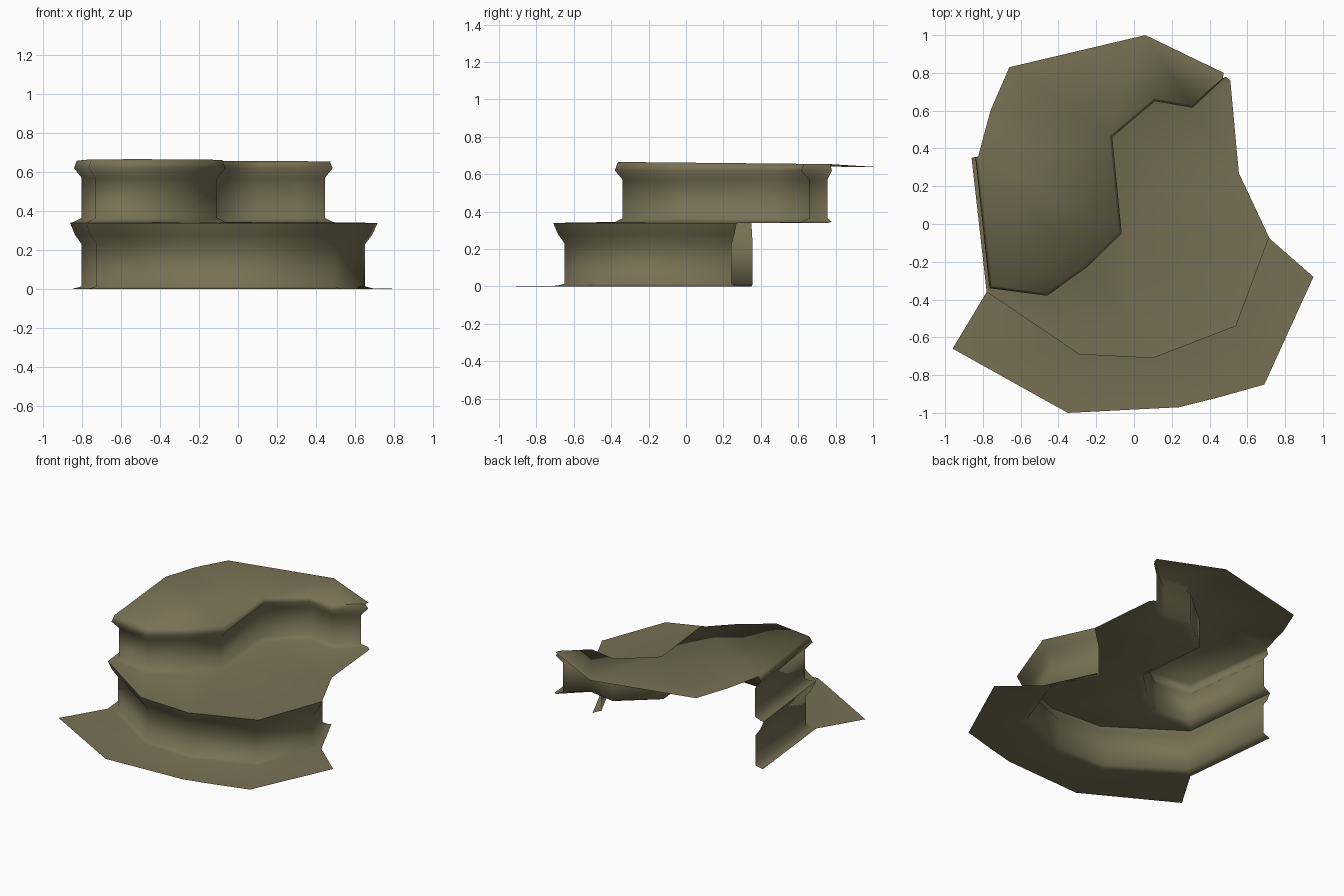
import bpy, bmesh, math
from mathutils import Vector

cube = bpy.data.objects.get("Cube")
if cube:
    bpy.data.objects.remove(cube)

stone = bpy.data.materials.new("khaki stone")
stone.use_nodes = True
colour = (0.19, 0.165, 0.09, 1)
stone.diffuse_color = colour
bsdf = next(n for n in stone.node_tree.nodes if n.type == 'BSDF_PRINCIPLED')
bsdf.inputs["Base Color"].default_value = colour
bsdf.inputs["Roughness"].default_value = 0.9

bm = bmesh.new()


def inset(path, d, end=None):
    """Move an open path to the left of its travel by d, with mitred corners."""
    pts = [Vector(p) for p in path]
    out = []
    for i, p in enumerate(pts):
        a = (p - pts[i - 1]).normalized() if i else None
        b = (pts[i + 1] - p).normalized() if i < len(pts) - 1 else None
        a, b = a or b, b or a
        n = Vector((-a.y - b.y, a.x + b.x)).normalized()
        out.append(p + n * d / max(0.5, n.dot(Vector((-a.y, a.x)))))
    if end:
        out[-1] = pts[-1] + Vector(end) * d
    return out


def row(path, z):
    return [bm.verts.new((p[0], p[1], z)) for p in path]


def wall(path, profile, end=None):
    """Sweep a (height, inset) profile along a path; return bottom and top rows."""
    rows = [row(inset(path, d, end), z) for z, d in profile]
    for lo, hi in zip(rows, rows[1:]):
        for i in range(len(lo) - 1):
            bm.faces.new((lo[i], lo[i + 1], hi[i + 1], hi[i]))
    return rows[0], rows[-1]


def sheet(front, back):
    """Fill the ground between a front row and the row behind it."""
    face = bm.faces.new(front + back[::-1])
    face.normal_update()
    bmesh.ops.triangulate(bm, faces=[face], ngon_method='BEAUTY')


# Lower cliff with a foot flare and an overhanging lip
lower_lip = [(-.86, .35), (-.78, -.36), (-.29, -.69), (.10, -.71),
             (.54, -.54), (.715, -.07), (.555, .27)]
low_base, low_top = wall(lower_lip, [(.004, .02), (.015, .06), (.23, .06), (.28, .025), (.34, 0)])

# Upper cliff, winding back, with a rounded lip
upper_lip = [(-.84, .355), (-.765, -.34), (-.46, -.38), (-.25, -.23), (-.065, -.05),
             (-.115, .46), (.11, .65), (.31, .615), (.485, .78)]
up_base, up_top = wall(upper_lip, [(.345, 0), (.365, .04), (.57, .04), (.62, 0), (.66, .015)],
                       end=(-1, -.6))
for v in up_top:
    v.co.z += .002 - .01 * v.co.y

# Ground skirt
skirt = row([(-.855, .35), (-.78, -.36), (-.96, -.66), (-.35, -1), (.24, -.97), (.44, -.92),
             (.69, -.85), (.95, -.28), (.71, -.07), (.545, .28)], 0)
sheet(skirt, low_base)

# Middle terrace
sheet(low_top + row([(.51, .76)], .34), up_base)

# Top terrace, sloping slightly down to the back
back_edge = row([(-.76, .60), (-.66, .83), (.06, 1), (.475, .80)], .64)
back_edge[0].co.z = back_edge[-1].co.z = .652
sheet(up_top, back_edge)

mesh = bpy.data.meshes.new("terraced_ledge")
bm.to_mesh(mesh)
bm.free()
mesh.materials.append(stone)
ledge = bpy.data.objects.new("terraced_ledge", mesh)
bpy.context.collection.objects.link(ledge)
bpy.ops.object.select_all(action='DESELECT')
ledge.select_set(True)
bpy.context.view_layer.objects.active = ledge
bpy.ops.object.shade_smooth_by_angle(angle=math.radians(80))
